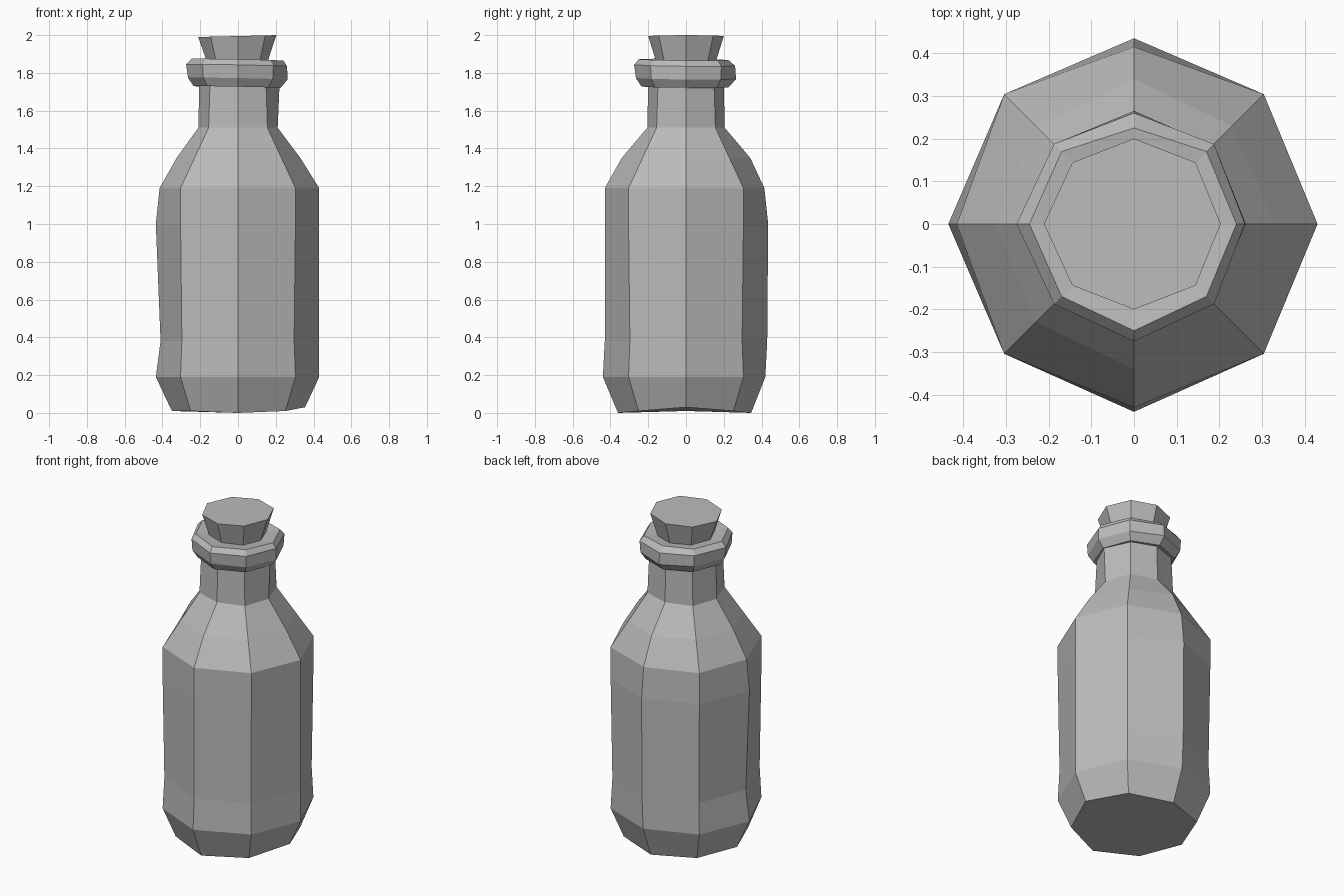
import bpy
import bmesh
from math import cos, sin, tau
from mathutils import Vector

default_cube = bpy.data.objects.get("Cube")
if default_cube:
    bpy.data.objects.remove(default_cube, do_unlink=True)

SIDES = 8


def make_material(name, value):
    material = bpy.data.materials.new(name)
    material.use_nodes = True
    colour = (value, value, value, 1)
    material.diffuse_color = colour
    shader = next(n for n in material.node_tree.nodes if n.type == "BSDF_PRINCIPLED")
    shader.inputs["Base Color"].default_value = colour
    return material


def lathe(name, rows, material, cap_bottom=False, cap_top=False, tilt=None):
    """Stack uneven octagons. Each row is height, then the radius at the
    left, back, right, front and diagonal corners."""
    bm = bmesh.new()
    rings = []
    for height, left, back, right, front, diagonal in rows:
        cardinal = (left, back, right, front)
        ring = []
        for side in range(SIDES):
            radius = diagonal if side % 2 else cardinal[side // 2]
            angle = tau * side / SIDES
            ring.append(bm.verts.new((radius * cos(angle), radius * sin(angle), height)))
        rings.append(ring)
    for lower, upper in zip(rings, rings[1:]):
        for side in range(SIDES):
            after = (side + 1) % SIDES
            bm.faces.new((lower[side], lower[after], upper[after], upper[side]))
    if cap_bottom:
        bm.faces.new(list(reversed(rings[0])))
    if cap_top:
        bm.faces.new(rings[-1])
    # Hand-carved look: lean the whole part along a gentle slope
    if tilt:
        for vert in bm.verts:
            vert.co.z += vert.co.dot(Vector(tilt))
    mesh = bpy.data.meshes.new(name)
    bm.to_mesh(mesh)
    bm.free()
    mesh.materials.append(material)
    part = bpy.data.objects.new(name, mesh)
    bpy.context.collection.objects.link(part)
    return part


grey = make_material("plain grey", 0.5)

# Bottle: chamfered foot, tall body, sloping shoulder and neck
body_rows = [
    (0.01, 0.355, 0.345, 0.35, 0.36, 0.355),
    (0.19, 0.43, 0.42, 0.435, 0.44, 0.43),
    (0.38, 0.43, 0.43, 0.41, 0.43, 0.42),
    (1.0, 0.43, 0.435, 0.435, 0.43, 0.43),
    (1.19, 0.43, 0.415, 0.415, 0.43, 0.43),
    (1.35, 0.33, 0.34, 0.325, 0.34, 0.325),
    (1.51, 0.21, 0.205, 0.21, 0.205, 0.22),
    (1.74, 0.22, 0.2, 0.205, 0.2, 0.21),
]
body = lathe("bottle_body", body_rows, grey, cap_bottom=True)
for vert in body.data.vertices:
    if vert.co.z < 0.1:
        vert.co.z = 0.03 if vert.co.x > 0.3 else 0.01 if abs(vert.co.y) < 0.3 else 0.0

# Thick collar around the mouth, slightly crooked
collar_rows = [
    (1.73, 0.19, 0.19, 0.19, 0.19, 0.19),
    (1.725, 0.225, 0.225, 0.235, 0.235, 0.23),
    (1.77, 0.262, 0.265, 0.265, 0.265, 0.26),
    (1.84, 0.26, 0.26, 0.275, 0.275, 0.265),
    (1.87, 0.24, 0.225, 0.245, 0.25, 0.24),
    (1.86, 0.15, 0.15, 0.15, 0.15, 0.15),
]
lathe("neck_collar", collar_rows, grey, tilt=(-0.02, -0.01, 0))

# Tapered stopper
stopper_rows = [
    (1.85, 0.155, 0.155, 0.16, 0.155, 0.16),
    (1.995, 0.203, 0.2, 0.211, 0.2, 0.204),
]
lathe("stopper", stopper_rows, grey, cap_bottom=True, cap_top=True, tilt=(0.024, 0, 0))
